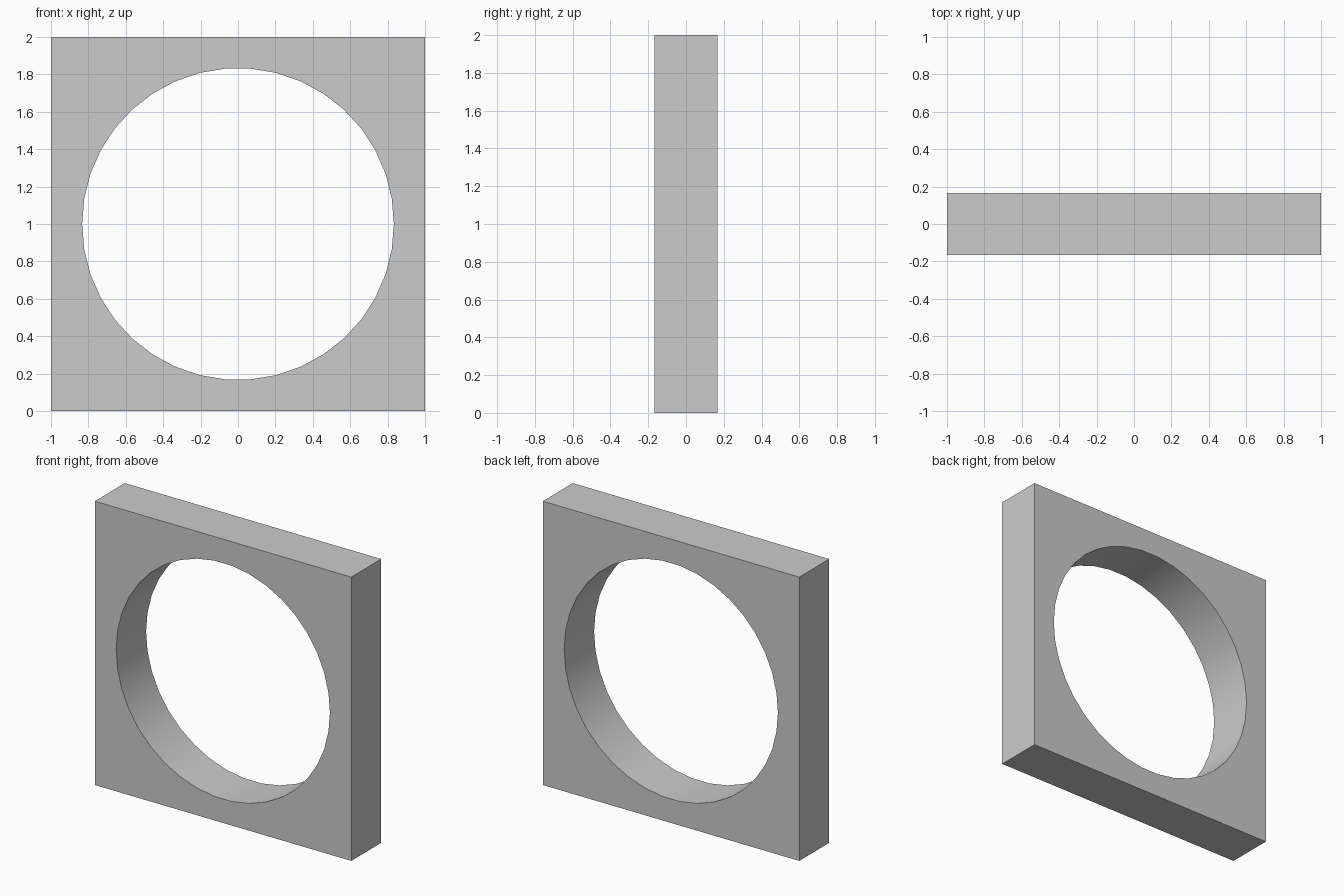
import bpy, math

if "Cube" in bpy.data.objects:
    bpy.data.objects.remove(bpy.data.objects["Cube"])

DEPTH = 1 / 3
HOLE_RADIUS = 5 / 6
HOLE_SIDES = 38

# Square plate standing upright
bpy.ops.mesh.primitive_cube_add(size=2, location=(0, 0, 1))
frame = bpy.context.object
frame.name = "square_frame"
frame.scale.y = DEPTH / 2
bpy.ops.object.transform_apply(location=False, rotation=False, scale=True)

# Round opening: cutter axis along y, a vertex on the left and right
bpy.ops.mesh.primitive_cylinder_add(
    vertices=HOLE_SIDES, radius=HOLE_RADIUS, depth=1,
    location=(0, 0, 1), rotation=(math.pi / 2, math.pi / 2, 0))
cutter = bpy.context.object
cutter.name = "hole_cutter"
cutter.hide_render = True

cut = frame.modifiers.new("round_hole", 'BOOLEAN')
cut.operation = 'DIFFERENCE'
cut.solver = 'EXACT'
cut.object = cutter

bpy.ops.object.select_all(action='DESELECT')
frame.select_set(True)
bpy.context.view_layer.objects.active = frame
bpy.ops.object.modifier_apply(modifier=cut.name)
bpy.data.objects.remove(cutter)

# Smooth hole wall, sharp outer edges
bpy.ops.object.shade_smooth_by_angle(angle=math.radians(30))
